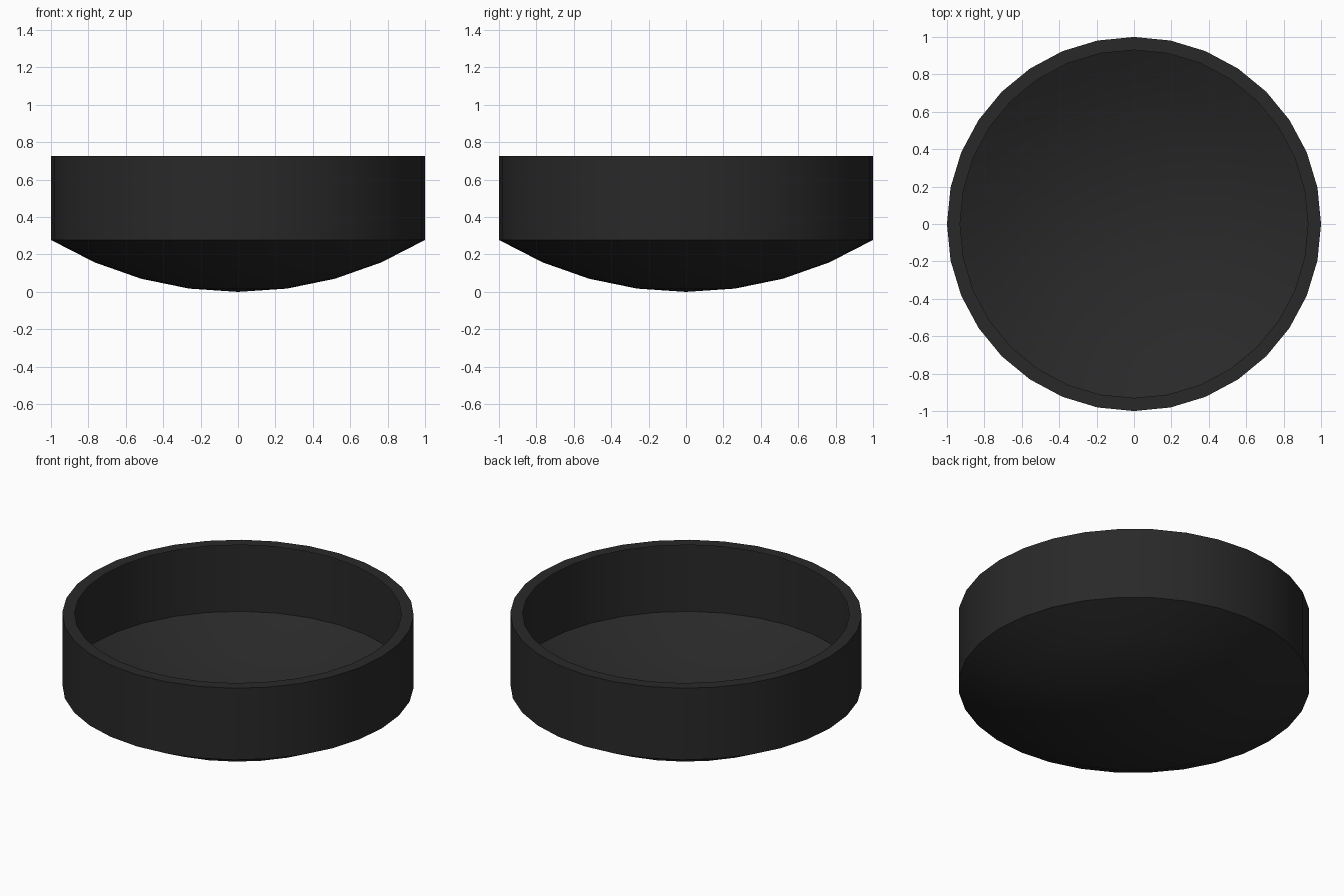
import bpy, bmesh, math

cube = bpy.data.objects.get("Cube")
if cube:
    bpy.data.objects.remove(cube, do_unlink=True)

SIDES = 32
STEPS = 4
TOP = 0.727
RIM = 0.07             # width of the flat lip around the opening
SPHERE = 1.94          # radius of the rounded underside


def dish_arc():
    """Profile points of a spherical cap, from its pole out to the rim."""
    reach = math.asin(1.0 / SPHERE)
    angles = [reach * i / STEPS for i in range(STEPS + 1)]
    return [(SPHERE * math.sin(a), SPHERE * (1 - math.cos(a))) for a in angles]


def lathe(name, profile, material):
    """Spin a radial profile around the z axis."""
    bm = bmesh.new()
    verts = [bm.verts.new((r, 0, z)) for r, z in profile]
    edges = [bm.edges.new(pair) for pair in zip(verts, verts[1:])]
    bmesh.ops.spin(bm, geom=verts + edges, cent=(0, 0, 0), axis=(0, 0, 1),
                   angle=math.tau, steps=SIDES, use_merge=True)
    bmesh.ops.remove_doubles(bm, verts=bm.verts, dist=0.0005)
    bmesh.ops.recalc_face_normals(bm, faces=bm.faces)
    mesh = bpy.data.meshes.new(name)
    bm.to_mesh(mesh)
    bm.free()
    mesh.materials.append(material)
    obj = bpy.data.objects.new(name, mesh)
    bpy.context.collection.objects.link(obj)
    return obj


# Charcoal material
charcoal = bpy.data.materials.new("charcoal")
charcoal.use_nodes = True
color = (0.022, 0.022, 0.022, 1)
charcoal.diffuse_color = color
charcoal.node_tree.nodes["Principled BSDF"].inputs["Base Color"].default_value = color

# Thin-walled dish: rounded bottom, upright wall, flat lip turned inward
profile = dish_arc() + [(1.0, TOP), (1.0 - RIM, TOP)]
bowl = lathe("round_dish", profile, charcoal)

# Smooth curved surfaces, crisp rim and wall edges
bpy.ops.object.select_all(action='DESELECT')
bowl.select_set(True)
bpy.context.view_layer.objects.active = bowl
bpy.ops.object.shade_smooth_by_angle(angle=math.radians(30))
